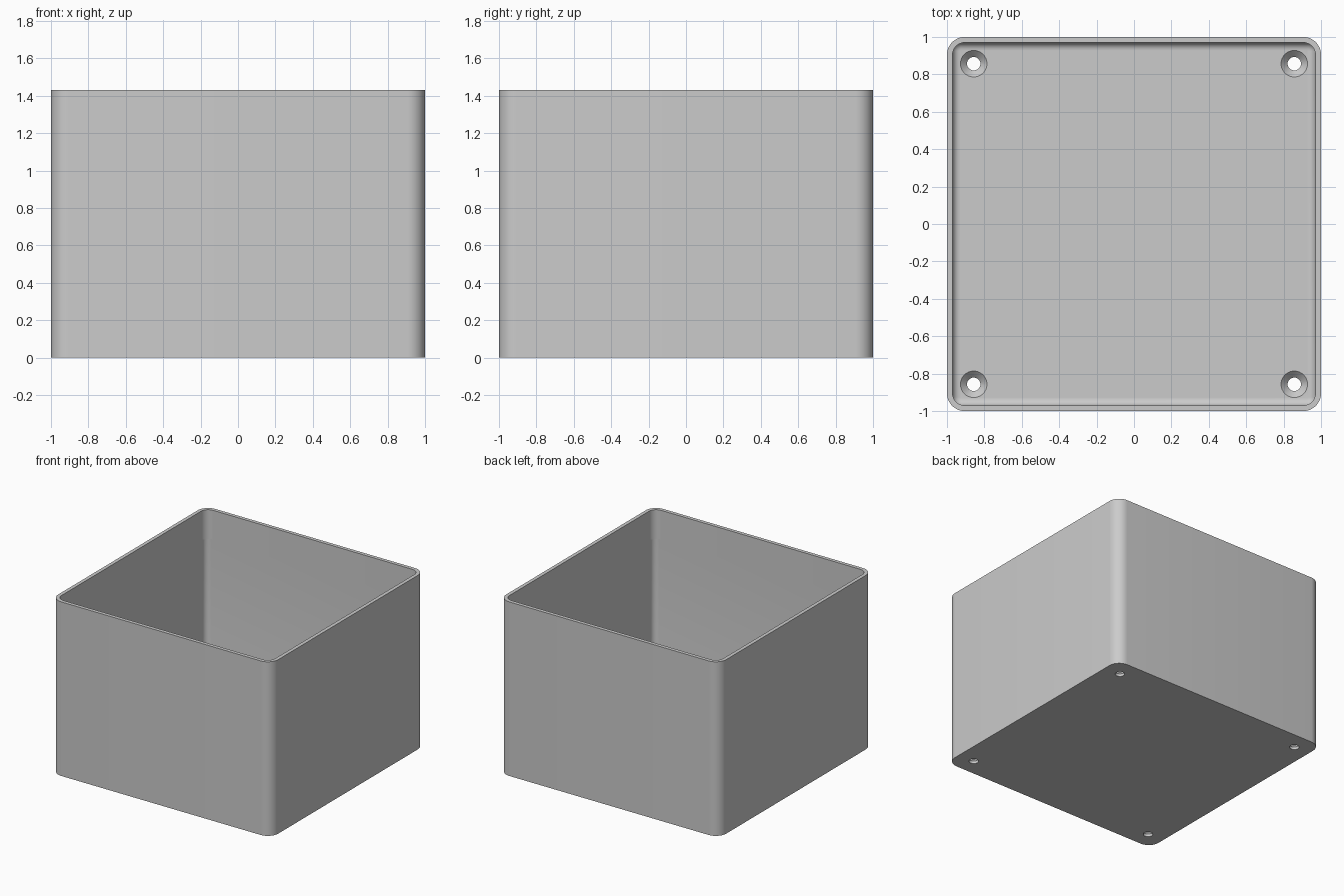
import bpy, bmesh, math

cube = bpy.data.objects.get("Cube")
if cube:
    bpy.data.objects.remove(cube, do_unlink=True)

HEIGHT, FLOOR, WALL = 1.43, 0.057, 0.03
OUTER_R, INNER_R, LOWER_R = 0.095, 0.065, 0.045
LEDGE_Z, FILLET, STEPS = 1.19, 0.04, 10

grey = bpy.data.materials.new("plain grey")
grey.use_nodes = True
colour = (0.6, 0.6, 0.6, 1)
grey.diffuse_color = colour
grey.node_tree.nodes["Principled BSDF"].inputs["Base Color"].default_value = colour


def make_object(name, bm):
    bmesh.ops.recalc_face_normals(bm, faces=bm.faces)
    mesh = bpy.data.meshes.new(name)
    bm.to_mesh(mesh)
    bm.free()
    mesh.materials.append(grey)
    obj = bpy.data.objects.new(name, mesh)
    bpy.context.collection.objects.link(obj)
    return obj


def rounded_square(inset, radius, z):
    half = 1 - inset - radius
    points = []
    for corner, (sx, sy) in enumerate([(1, 1), (-1, 1), (-1, -1), (1, -1)]):
        for i in range(STEPS + 1):
            a = (corner + i / STEPS) * math.pi / 2
            points.append((sx * half + radius * math.cos(a),
                           sy * half + radius * math.sin(a), z))
    return points


def circle(cx, cy, radius, z, sides=32):
    return [(cx + radius * math.cos(2 * math.pi * i / sides),
             cy + radius * math.sin(2 * math.pi * i / sides), z) for i in range(sides)]


def loft(bm, sections):
    """Skin a stack of equal rings and cap both ends."""
    rings = [[bm.verts.new(p) for p in s] for s in sections]
    n = len(rings[0])
    for a, b in zip(rings, rings[1:]):
        for i in range(n):
            j = (i + 1) % n
            bm.faces.new((a[i], a[j], b[j], b[i]))
    bm.faces.new(rings[0])
    bm.faces.new(rings[-1])


# Open box: outside wall, rim, inside wall with corner ledges, filleted floor
sections = [rounded_square(0, OUTER_R, 0), rounded_square(0, OUTER_R, HEIGHT),
            rounded_square(WALL, INNER_R, HEIGHT), rounded_square(WALL, INNER_R, LEDGE_Z),
            rounded_square(WALL, LOWER_R, LEDGE_Z)]
for i in range(7):
    a = i / 6 * math.pi / 2
    shift = FILLET * (1 - math.cos(a))
    sections.append(rounded_square(WALL + shift, LOWER_R - shift,
                                   FLOOR + FILLET * (1 - math.sin(a))))
bm = bmesh.new()
loft(bm, sections)
box = make_object("open_box", bm)

# Four countersunk screw holes through the floor
bm = bmesh.new()
for x in (-0.857, 0.857):
    for y in (-0.857, 0.857):
        loft(bm, [circle(x, y, r, z) for r, z in
                  ((0.036, -0.05), (0.036, FLOOR - 0.035), (0.071, FLOOR), (0.071, FLOOR + 0.02))])
cutter = make_object("screw_hole_cutter", bm)
cutter.hide_render = True

cut = box.modifiers.new("screw holes", "BOOLEAN")
cut.operation = "DIFFERENCE"
cut.solver = "EXACT"
cut.object = cutter
bpy.context.view_layer.objects.active = box
bpy.ops.object.select_all(action="DESELECT")
box.select_set(True)
bpy.ops.object.modifier_apply(modifier=cut.name)
bpy.data.objects.remove(cutter, do_unlink=True)
bpy.ops.object.shade_smooth_by_angle(angle=math.radians(30))
